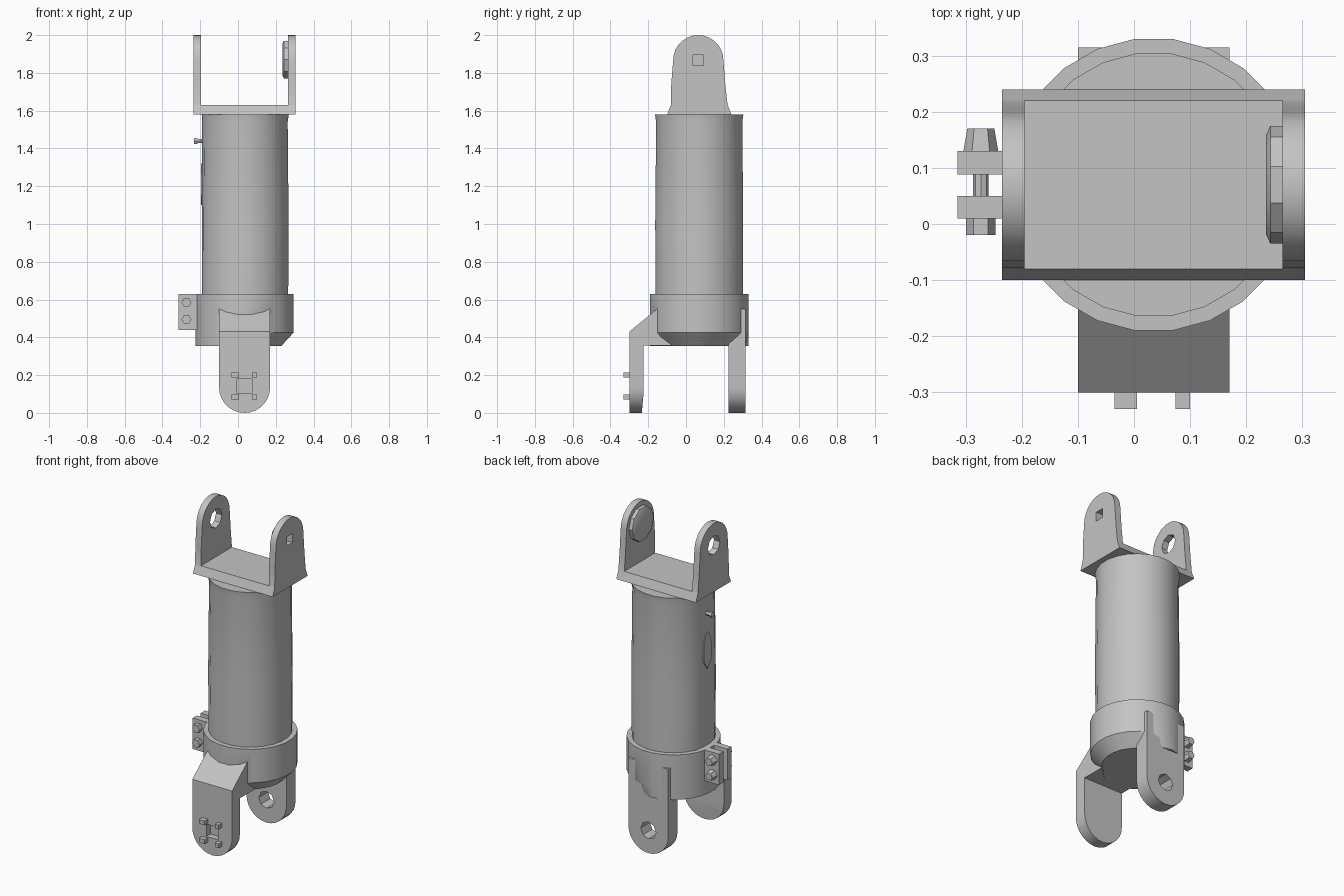
import bpy, bmesh, math
from math import sin, cos, pi

cube = bpy.data.objects.get("Cube")
if cube:
    bpy.data.objects.remove(cube, do_unlink=True)

CX, CY = 0.035, 0.07          # axis of the tube
parts = []

metal = bpy.data.materials.new("light_grey_metal")
metal.use_nodes = True
GREY = (0.55, 0.55, 0.55, 1)
metal.diffuse_color = GREY
metal.node_tree.nodes["Principled BSDF"].inputs["Base Color"].default_value = GREY


def finish(name, bm):
    bmesh.ops.recalc_face_normals(bm, faces=bm.faces)
    mesh = bpy.data.meshes.new(name)
    bm.to_mesh(mesh)
    bm.free()
    mesh.materials.append(metal)
    ob = bpy.data.objects.new(name, mesh)
    bpy.context.collection.objects.link(ob)
    parts.append(ob)
    return ob


def place(axis, a, b, t):
    return {"x": (t, a, b), "y": (a, t, b), "z": (a, b, t)}[axis]


def loft(name, axis, rings):
    """Join equal-length outlines, given as (points, offset), along an axis."""
    bm = bmesh.new()
    loops = [[bm.verts.new(place(axis, a, b, t)) for a, b in pts] for pts, t in rings]
    n = len(loops[0])
    for low, high in zip(loops, loops[1:]):
        for i in range(n):
            j = (i + 1) % n
            bm.faces.new((low[i], low[j], high[j], high[i]))
    bm.faces.new(loops[0][::-1])
    bm.faces.new(loops[-1])
    return finish(name, bm)


def prism(name, axis, pts, lo, hi):
    return loft(name, axis, [(pts, lo), (pts, hi)])


def circle(a, b, r, n, turn=0.0):
    return [(a + r * cos(turn + 2 * pi * i / n), b + r * sin(turn + 2 * pi * i / n)) for i in range(n)]


def arc(a, b, r, start, end, n=14):
    return [(a + r * cos(start + (end - start) * i / n), b + r * sin(start + (end - start) * i / n))
            for i in range(n + 1)]


def box(name, lo, hi):
    pts = [(lo[0], lo[1]), (hi[0], lo[1]), (hi[0], hi[1]), (lo[0], hi[1])]
    return prism(name, "z", pts, lo[2], hi[2])


def carve(ob, cutter, operation="DIFFERENCE"):
    """Apply a boolean, then discard the cutter."""
    mod = ob.modifiers.new("carve", "BOOLEAN")
    mod.operation, mod.solver, mod.object = operation, "EXACT", cutter
    graph = bpy.context.evaluated_depsgraph_get()
    mesh = bpy.data.meshes.new_from_object(ob.evaluated_get(graph))
    ob.modifiers.clear()
    ob.data = mesh
    parts.remove(cutter)
    bpy.data.objects.remove(cutter, do_unlink=True)


# Tube with a slight top lip and a flat down its right side
def tube_ring(r):
    return [(max(x, -0.19), y) for x, y in circle(CX, CY, r, 24, pi / 24)]


loft("tube", "z", [(tube_ring(0.232), 0.5), (tube_ring(0.235), 1.0),
                   (tube_ring(0.23), 1.54), (tube_ring(0.236), 1.58)])
prism("side_plate", "x", [(CY, 1.1), (CY + 0.035, 1.15), (CY + 0.035, 1.26), (CY + 0.012, 1.32),
                          (CY - 0.012, 1.32), (CY - 0.035, 1.26), (CY - 0.035, 1.15)], -0.196, -0.188)
prism("side_peg", "x", circle(CY, 1.44, 0.013, 6), -0.232, -0.185)
prism("side_peg_head", "x", circle(CY, 1.44, 0.018, 6), -0.232, -0.215)

# Collar, its lower edge chamfered on the left side only
rim = circle(CX, CY, 0.262, 24, pi / 24)
base = []
for x, y in rim:
    k = 1 - 0.25 * min(1, max(0, 2 * (x - CX) / 0.262))
    base.append((CX + (x - CX) * k, CY + (y - CY) * k))
loft("collar", "z", [(base, 0.355), (rim, 0.425), (rim, 0.63)])

# Upper fork: plate and two rounded ears
loft("fork_plate", "z", [([(-0.235, -0.1), (0.305, -0.1), (0.305, 0.24), (-0.235, 0.24)], 1.58),
                         ([(-0.235, -0.08), (0.305, -0.08), (0.305, 0.22), (-0.235, 0.22)], 1.63)])
ear = [(-0.1, 1.58), (0.24, 1.58), (0.22, 1.63), (0.208, 1.74)]
ear += arc(0.065, 1.867, 0.133, 0, pi) + [(-0.078, 1.74), (-0.08, 1.63)]
right_ear = prism("right_upper_ear", "x", ear, -0.235, -0.195)
carve(right_ear, prism("hole_cutter", "x", circle(CY - 0.005, 1.865, 0.058, 8), -0.3, -0.1))
left_ear = prism("left_upper_ear", "x", ear, 0.265, 0.305)
boss = loft("ear_boss", "x", [(circle(CY, 1.87, 0.088, 10), 0.235), (circle(CY, 1.87, 0.105, 10), 0.243),
                              (circle(CY, 1.87, 0.105, 10), 0.268)])
for ob in (left_ear, boss):
    carve(ob, box("socket_cutter", (0.25, 0.037, 1.84), (0.4, 0.093, 1.896)))

# Lower fork: rounded outline shared by both lugs
lug = [(0.17, 0.62), (-0.1, 0.62)] + arc(CX, 0.135, 0.135, pi, 2 * pi)
back_lug = prism("back_lower_lug", "y", [(x, min(z, 0.55)) for x, z in lug], 0.225, 0.315)
carve(back_lug, prism("hole_cutter", "y", circle(CX, 0.14, 0.052, 8), 0.1, 0.5))

side = [(-0.1, 0.594), (-0.3, 0.43), (-0.3, -0.01), (-0.235, -0.01), (-0.225, 0.1), (-0.225, 0.357),
        (-0.02, 0.357), (-0.02, 0.594)]
front_lug = prism("front_lower_lug", "x", side, -0.1, 0.17)
carve(front_lug, prism("outline_cutter", "y", lug, -0.4, 0.1), "INTERSECT")
carve(front_lug, box("socket_cutter", (-0.005, -0.4, 0.105), (0.075, -0.26, 0.18)))

# Small pegs around the socket of the front lug
for x, w in ((-0.015, 0.02), (0.087, 0.013)):
    for z in (0.085, 0.2):
        box("lug_peg", (x - w, -0.33, z - 0.013), (x + w, -0.29, z + 0.013))

# Clamp on the right of the collar: two ears and two bolts
for name, lo, hi in (("front_clamp_ear", 0.01, 0.05), ("back_clamp_ear", 0.088, 0.13)):
    box(name, (-0.315, lo, 0.44), (-0.19, hi, 0.63))
for z in (0.495, 0.585):
    prism("clamp_bolt", "y", circle(-0.273, z, 0.014, 8), 0.0, 0.14)
    loft("clamp_bolt_head", "y", [(circle(-0.273, z, 0.032, 6), 0.125), (circle(-0.273, z, 0.024, 6), 0.17)])
    prism("clamp_nut", "y", circle(-0.273, z, 0.026, 6), -0.02, 0.015)

# Smooth shading with sharp edges kept
bpy.ops.object.select_all(action="DESELECT")
for ob in parts:
    ob.select_set(True)
bpy.context.view_layer.objects.active = parts[0]
bpy.ops.object.shade_smooth_by_angle(angle=math.radians(30))
